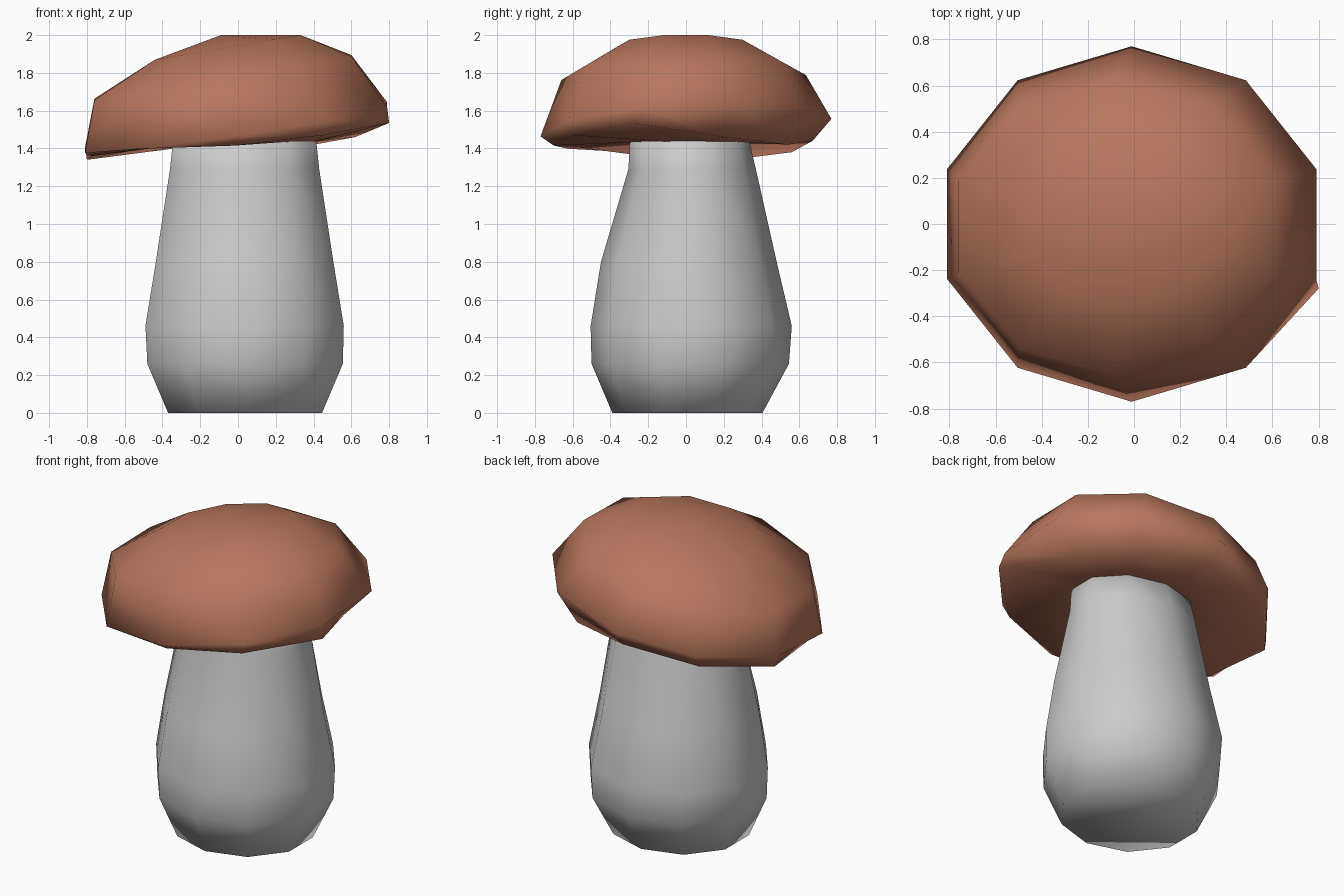
import bpy, bmesh, math

if "Cube" in bpy.data.objects:
    bpy.data.objects.remove(bpy.data.objects["Cube"])

SIDES = 10


def ring(x0, x1, y0, y1, z, sx=0.0, sy=0.0):
    """Ten-sided ring filling the given bounds, tilted by slopes sx and sy."""
    pts = []
    cx, cy = (x0 + x1) / 2, (y0 + y1) / 2
    for i in range(SIDES):
        a = math.radians(90 - 36 * i)
        x = cx + (x1 - x0) / 2 * math.cos(a) / math.cos(math.radians(18))
        y = cy + (y1 - y0) / 2 * math.sin(a)
        pts.append((x, y, z + sx * (x - cx) + sy * (y - cy)))
    return pts


def loft(name, rings, apex=None, color=None):
    """Skin the rings from bottom to top and close both ends."""
    bm = bmesh.new()
    loops = [[bm.verts.new(p) for p in r] for r in rings]
    for lo, hi in zip(loops, loops[1:]):
        for i in range(SIDES):
            j = (i + 1) % SIDES
            bm.faces.new((lo[i], lo[j], hi[j], hi[i]))
    bm.faces.new(loops[0])
    if apex:
        tip = bm.verts.new(apex)
        for i in range(SIDES):
            bm.faces.new((loops[-1][i], loops[-1][(i + 1) % SIDES], tip))
    else:
        bm.faces.new(loops[-1])
    bmesh.ops.recalc_face_normals(bm, faces=bm.faces)
    for f in bm.faces:
        f.smooth = True
    mesh = bpy.data.meshes.new(name)
    bm.to_mesh(mesh)
    bm.free()
    obj = bpy.data.objects.new(name, mesh)
    bpy.context.collection.objects.link(obj)
    if color:
        mat = bpy.data.materials.new(name + "_color")
        mat.diffuse_color = color
        mat.use_nodes = True
        mat.node_tree.nodes["Principled BSDF"].inputs["Base Color"].default_value = mat.diffuse_color
        mesh.materials.append(mat)
    return obj


# Stem: bulging base narrowing towards the cap
loft("stem", [
    ring(-0.37, 0.445, -0.39, 0.405, 0.0),
    ring(-0.48, 0.555, -0.50, 0.545, 0.26),
    ring(-0.49, 0.56, -0.505, 0.56, 0.46),
    ring(-0.435, 0.505, -0.45, 0.48, 0.80),
    ring(-0.36, 0.43, -0.305, 0.37, 1.29),
    ring(-0.34, 0.41, -0.295, 0.325, 1.48),
])

# Uneven lower rim of the cap, clockwise from the back
rim = [(-.02, .67, 1.44), (.40, .54, 1.42), (.62, .20, 1.46), (.80, -.28, 1.535),
       (.45, -.60, 1.47), (-.02, -.70, 1.415), (-.46, -.57, 1.405),
       (-.77, -.22, 1.36), (-.80, .24, 1.34), (-.49, .56, 1.38)]

# Cap: tilted dome drooping to the left
loft("cap", [
    ring(-0.34, 0.40, -0.30, 0.33, 1.435),
    rim,
    ring(-0.81, 0.79, -0.77, 0.77, 1.51, 0.15, 0.06),
    ring(-0.76, 0.60, -0.66, 0.635, 1.775, 0.17, 0.02),
    ring(-0.44, 0.33, -0.37, 0.37, 1.935, 0.17),
], apex=(-0.09, 0.0, 2.0), color=(0.48, 0.18, 0.11, 1))
